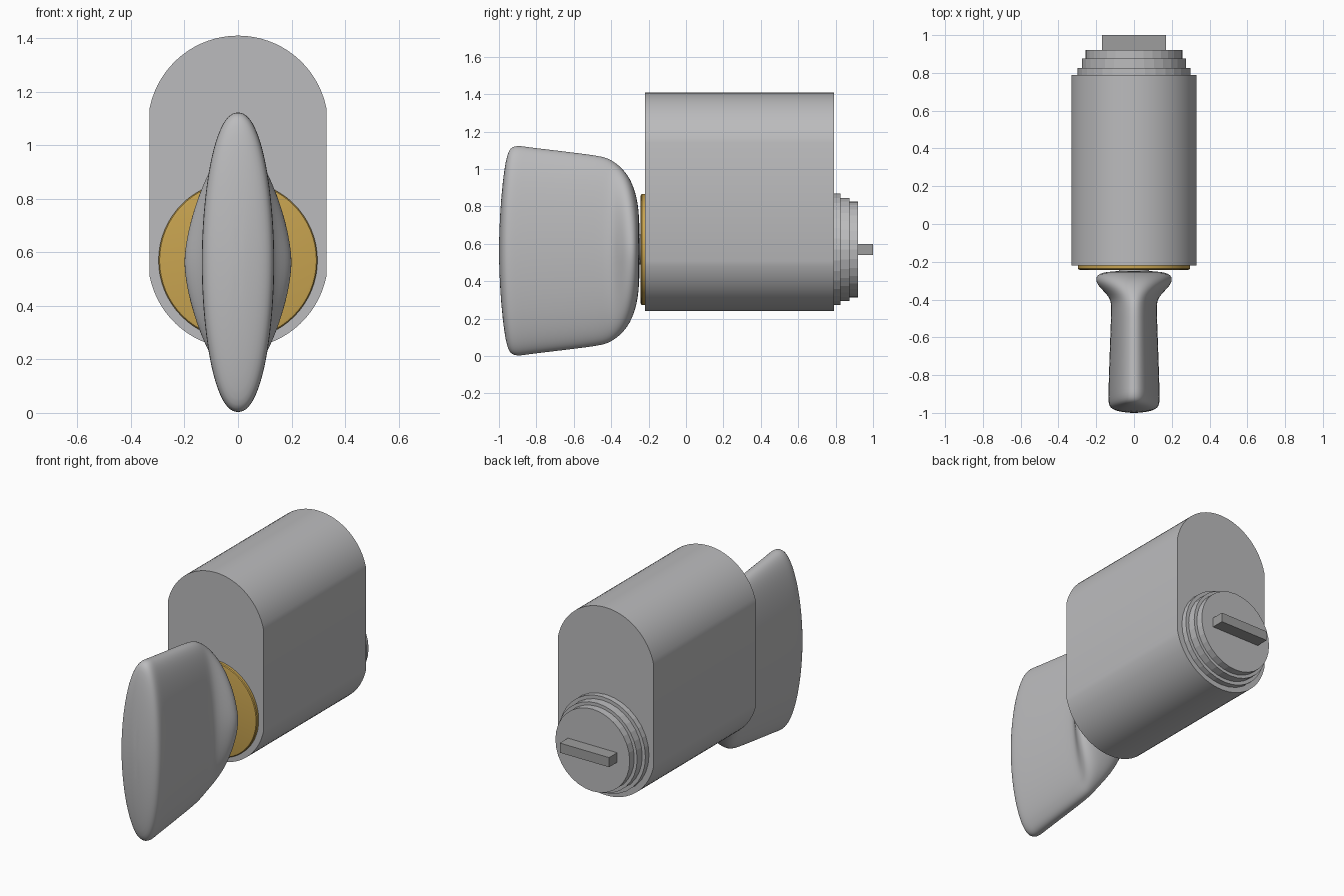
import bpy, bmesh, math

if "Cube" in bpy.data.objects:
    bpy.data.objects.remove(bpy.data.objects["Cube"])

ZC = 0.57  # height of the turning axis


def material(name, rgb):
    m = bpy.data.materials.new(name)
    m.diffuse_color = (*rgb, 1)
    m.use_nodes = True
    m.node_tree.nodes["Principled BSDF"].inputs["Base Color"].default_value = m.diffuse_color
    return m


GREY = material("satin_grey", (0.50, 0.50, 0.51))
DARK = material("dark_grey", (0.34, 0.34, 0.34))
GOLD = material("brass_gold", (0.58, 0.37, 0.08))


def loft(name, rings, mat, smooth=None):
    """Skin a list of equal-length closed rings and cap both ends."""
    bm = bmesh.new()
    rows = [[bm.verts.new(p) for p in ring] for ring in rings]
    n = len(rows[0])
    for a, b in zip(rows, rows[1:]):
        for i in range(n):
            j = (i + 1) % n
            bm.faces.new((a[i], a[j], b[j], b[i]))
    bm.faces.new(rows[0])
    bm.faces.new(rows[-1])
    bmesh.ops.recalc_face_normals(bm, faces=bm.faces)
    me = bpy.data.meshes.new(name)
    bm.to_mesh(me)
    bm.free()
    ob = bpy.data.objects.new(name, me)
    bpy.context.collection.objects.link(ob)
    me.materials.append(mat)
    if smooth:
        bpy.ops.object.select_all(action='DESELECT')
        ob.select_set(True)
        bpy.context.view_layer.objects.active = ob
        bpy.ops.object.shade_smooth_by_angle(angle=math.radians(smooth))
    return ob


def circle(y, r, n):
    return [(r * math.cos(2 * math.pi * i / n), y, ZC + r * math.sin(2 * math.pi * i / n))
            for i in range(n)]


# Lock housing: straight sides with slightly flattened round ends
R, HALF = 0.337, 0.33
a0 = math.acos(HALF / R)
arc = [a0 + (math.pi - 2 * a0) * i / 32 for i in range(33)]
outline = [(R * math.cos(a), 1.073 + R * math.sin(a)) for a in arc]
outline += [(-R * math.cos(a), 0.577 - R * math.sin(a)) for a in arc]
loft("housing", [[(x, y, z) for x, z in outline] for y in (-0.22, 0.79)], GREY, 30)

# Stepped rings on the back
for k, (y1, r) in enumerate([(0.825, 0.298), (0.875, 0.276), (0.92, 0.256)]):
    loft(f"back_ring_{k + 1}", [circle(0.77, r, 32), circle(y1, r, 32)], GREY)

# Drive bar
bar = [[(-0.17, y, 0.54), (0.17, y, 0.54), (0.17, y, 0.60), (-0.17, y, 0.60)]
       for y in (0.90, 1.0)]
loft("drive_bar", bar, DARK)

# Brass collar with a softened rim, and the hidden spindle behind the knob
loft("brass_collar", [circle(y, r, 64) for y, r in
                      [(-0.21, 0.297), (-0.236, 0.297), (-0.241, 0.293), (-0.243, 0.284)]],
     GOLD, 30)
loft("spindle", [circle(-0.27, 0.08, 32), circle(-0.23, 0.08, 32)], GREY, 30)


# Thumb-turn knob: lens-shaped sections lofted from front to back
def lens(y, w, h, p):
    pts = []
    for i in range(48):
        a = 2 * math.pi * (i + 0.5) / 48
        s, c = math.sin(a), math.cos(a)
        x = w * math.copysign(max(0, 1 - abs(s) ** p) ** 0.45, c)
        bow = 0.035 * (h * s / 0.56) ** 2 if y < -0.9 else 0
        pts.append((x, y + bow, 0.563 + h * s))
    return pts


sections = [  # y, half width, half height, lens exponent
    (-1.0, 0.015, 0.10, 1.9), (-0.998, 0.04, 0.28, 1.9), (-0.993, 0.075, 0.44, 1.9),
    (-0.985, 0.105, 0.52, 1.9), (-0.972, 0.126, 0.55, 1.9), (-0.95, 0.135, 0.561, 1.9),
    (-0.92, 0.136, 0.562, 1.9), (-0.86, 0.135, 0.557, 1.9), (-0.65, 0.128, 0.532, 1.9),
    (-0.47, 0.121, 0.510, 1.9), (-0.42, 0.121, 0.496, 1.8), (-0.39, 0.130, 0.480, 1.7),
    (-0.355, 0.162, 0.454, 1.6), (-0.325, 0.192, 0.422, 1.5), (-0.30, 0.203, 0.385, 1.5),
    (-0.28, 0.201, 0.340, 1.5), (-0.264, 0.185, 0.285, 1.6), (-0.254, 0.15, 0.225, 1.7),
    (-0.249, 0.09, 0.14, 1.8), (-0.247, 0.03, 0.05, 1.9)]
knob = loft("thumb_turn_knob", [lens(*s) for s in sections], GREY, 60)
sub = knob.modifiers.new("soften", 'SUBSURF')
sub.levels = sub.render_levels = 1
